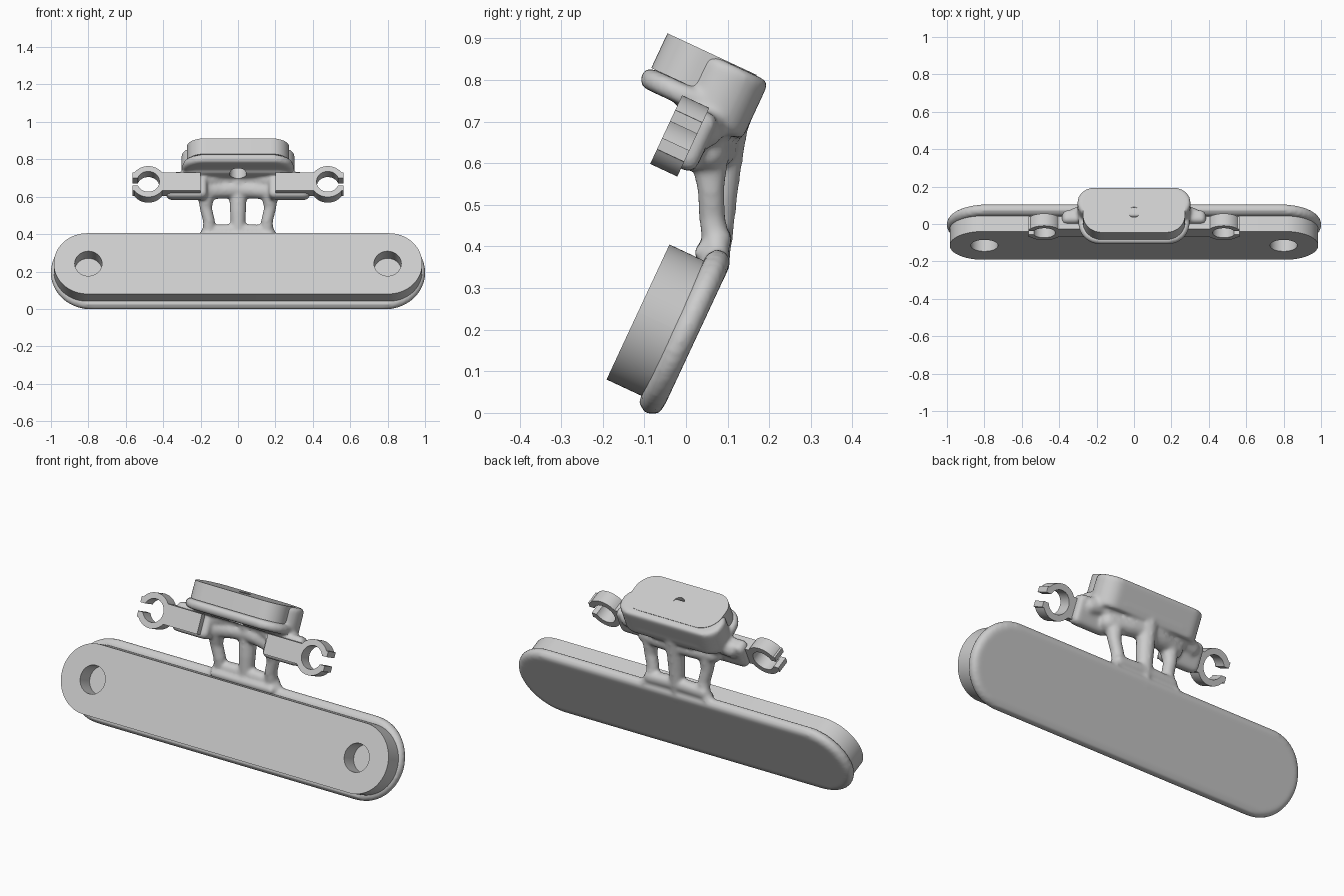
import bpy, bmesh
from math import sin, cos, pi, radians
from mathutils import Matrix, Vector

if "Cube" in bpy.data.objects:
    bpy.data.objects.remove(bpy.data.objects["Cube"])

# Everything but the struts is modelled upright, then leaned back by TILT
TILT = Matrix.Rotation(radians(-25), 4, 'X')


def arc(cx, cy, r, a0, a1, n):
    return [(cx + r * cos(radians(a0 + (a1 - a0) * i / n)),
             cy + r * sin(radians(a0 + (a1 - a0) * i / n))) for i in range(n + 1)]


def rounded(w, h, r, cx=0, cy=0, n=12):
    r = min(r, w / 2 - 1e-4, h / 2 - 1e-4)
    pts = []
    for i, (sx, sy) in enumerate(((1, 1), (-1, 1), (-1, -1), (1, -1))):
        pts += arc(cx + sx * (w / 2 - r), cy + sy * (h / 2 - r), r, 90 * i, 90 * i + 90, n)
    return pts


def prism(bm, pts, lo, hi, axis):
    """Extrude a 2D outline along local y (outline in xz) or z (outline in xy)."""
    place = (lambda p, d: (p[0], d, p[1])) if axis == 'y' else (lambda p, d: (p[0], p[1], d))
    a, b = ([bm.verts.new(TILT @ Vector(place(p, d))) for p in pts] for d in (lo, hi))
    bm.faces.new(a)
    bm.faces.new(b[::-1])
    for i in range(len(pts)):
        j = (i + 1) % len(pts)
        bm.faces.new((a[j], a[i], b[i], b[j]))


def pillow(bm, w, h, r, cx, cy, lo, hi, axis, e):
    """Stack of inset slabs giving a rounded-edge slab once remeshed."""
    for t in (0, 30, 60, 90):
        inset, cut = e * (1 - cos(radians(t))), e * (1 - sin(radians(t)))
        prism(bm, rounded(w - 2 * inset, h - 2 * inset, r - inset, cx, cy),
              lo + cut, hi - cut, axis)


def strut(bm, pts, steps=7):
    """Chain of balls through (x, y, z, radius) points."""
    for p, q in zip(pts, pts[1:]):
        for i in range(steps + 1):
            v = Vector(p).lerp(Vector(q), i / steps)
            bmesh.ops.create_icosphere(bm, subdivisions=2, radius=v[3],
                                       matrix=Matrix.Translation(v.to_3d()))


def finish(bm, name):
    bmesh.ops.recalc_face_normals(bm, faces=bm.faces)
    me = bpy.data.meshes.new(name)
    bm.to_mesh(me)
    bm.free()
    ob = bpy.data.objects.new(name, me)
    bpy.context.collection.objects.link(ob)
    return ob


def apply(ob, kind, **props):
    m = ob.modifiers.new(kind, kind)
    for k, v in props.items():
        setattr(m, k, v)
    bpy.context.view_layer.objects.active = ob
    bpy.ops.object.modifier_apply(modifier=m.name)


def drill(ob, x, y, r, lo, hi, axis):
    bm = bmesh.new()
    prism(bm, arc(x, y, r, 0, 352.5, 47), lo, hi, axis)
    cutter = finish(bm, "drill_cutter")
    apply(ob, 'BOOLEAN', operation='DIFFERENCE', solver='EXACT', object=cutter)
    bpy.data.objects.remove(cutter)


# Organic frame: backing rim, cup, shoulders and struts fused together
bm = bmesh.new()
pillow(bm, 2.006, 0.432, 0.216, 0, 0.175, -0.116, -0.054, 'y', 0.028)
pillow(bm, 0.595, 0.285, 0.12, 0, -0.297, 0.665, 0.716, 'z', 0.02)    # cup lip
pillow(bm, 0.605, 0.175, 0.085, 0, -0.243, 0.65, 0.806, 'z', 0.015)   # cup back wall
for s in (-1, 1):
    pillow(bm, 0.22, 0.15, 0.03, s * 0.275, 0.602, -0.30, -0.226, 'y', 0.02)  # arm pad
    strut(bm, [(s * .19, .075, .375, .03), (s * .155, .07, .42, .034), (s * .155, .063, .47, .033),
               (s * .172, .06, .54, .034), (s * .17, .055, .63, .05)])
    strut(bm, [(s * .31, .045, .68, .045), (s * .22, .055, .71, .06), (s * .2, .07, .78, .06)])
    strut(bm, [(s * .2, .05, .63, .05), (s * .09, .075, .635, .048), (0, .085, .64, .048)])
    strut(bm, [(s * .22, .05, .69, .06), (s * .09, .085, .70, .05), (0, .09, .71, .05)])
    strut(bm, [(s * .16, .075, .415, .036), (0, .075, .42, .038)])
    strut(bm, [(s * .17, .045, .385, .026), (0, .045, .385, .026)])
strut(bm, [(0, .068, .35, .035), (0, .075, .43, .04), (0, .08, .52, .045), (0, .088, .6, .048),
           (0, .095, .7, .058), (0, .115, .76, .06)])
frame = finish(bm, "organic_frame")
apply(frame, 'REMESH', mode='VOXEL', voxel_size=0.008)
apply(frame, 'SMOOTH', factor=0.5, iterations=10)
drill(frame, 0, -0.307, 0.045, 0.60, 0.76, 'z')

# Front plate with two blind holes
bm = bmesh.new()
prism(bm, rounded(1.97, 0.358, 0.179, 0, 0.171, 24), -0.207, -0.105, 'y')
plate = finish(bm, "front_plate")
for s in (-1, 1):
    drill(plate, s * 0.8, 0.171, 0.073, -0.3, 0, 'y')

# Top block with a centre hole
bm = bmesh.new()
prism(bm, rounded(0.545, 0.237, 0.1, 0, -0.3075), 0.716, 0.808, 'z')
block = finish(bm, "top_block")
drill(block, 0, -0.307, 0.03, 0.6, 0.9, 'z')

# Snap clips: arm, open ring and flat lips, mirrored left and right
cx, cz = 0.48, 0.597
half = ([(0.20, 0.052)] + arc(cx, 0, 0.091, 145, 35, 18)
        + [(cx + 0.085, 0.052), (cx + 0.085, 0.022)] + arc(cx, 0, 0.06, 21.5, 180, 20))
outline = half + [(x, -z) for x, z in half[-2::-1]]
for s, side in ((-1, "left"), (1, "right")):
    bm = bmesh.new()
    prism(bm, [(s * x, cz + z) for x, z in outline], -0.331, -0.259, 'y')
    finish(bm, side + "_clip")

# Smooth shading, keeping machined edges crisp
bpy.ops.object.select_all(action='SELECT')
bpy.context.view_layer.objects.active = frame
bpy.ops.object.shade_smooth_by_angle(angle=radians(35))
